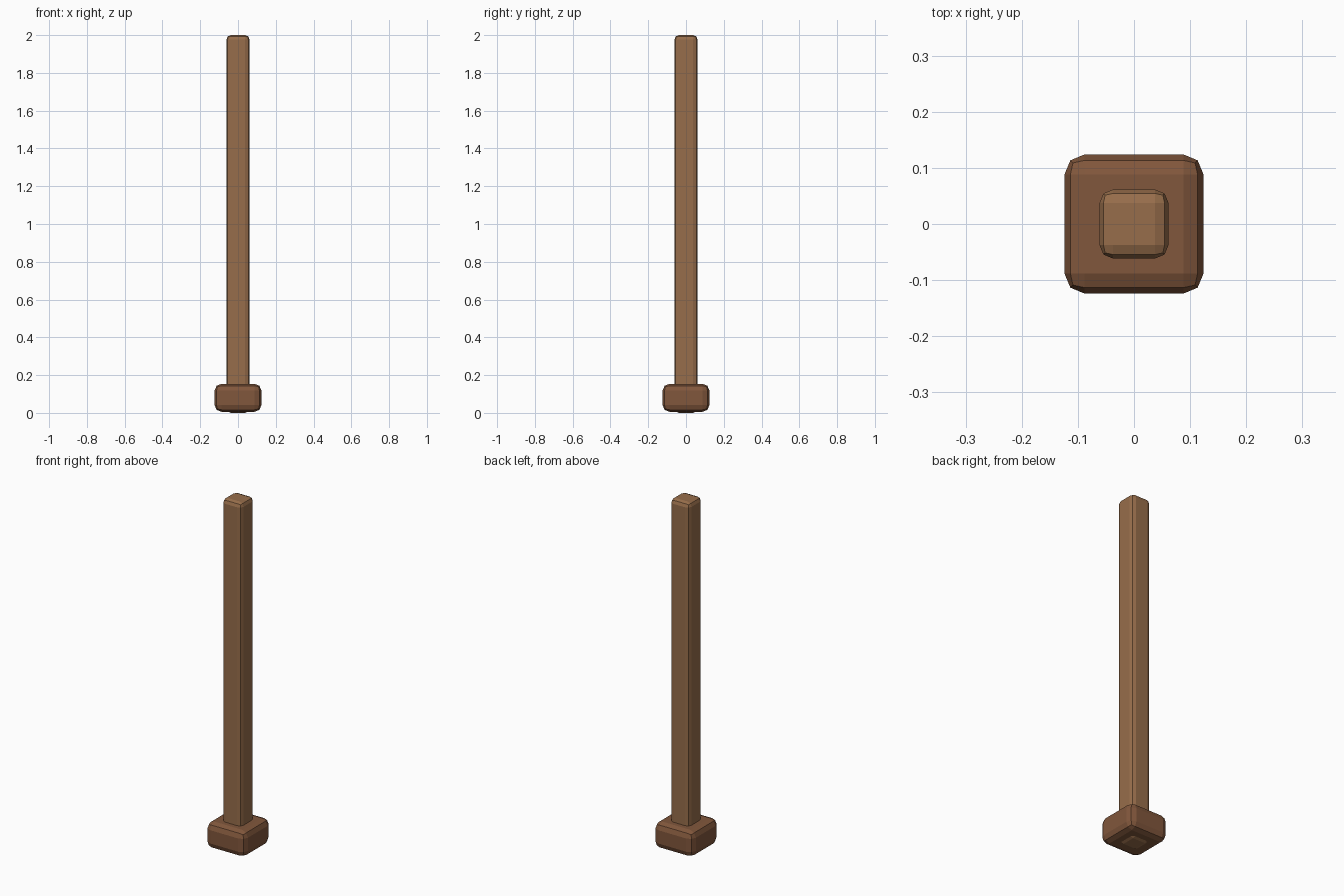
import bpy

if "Cube" in bpy.data.objects:
    bpy.data.objects.remove(bpy.data.objects["Cube"])


def material(name, color):
    m = bpy.data.materials.new(name)
    m.diffuse_color = color
    m.use_nodes = True
    m.node_tree.nodes["Principled BSDF"].inputs["Base Color"].default_value = m.diffuse_color
    return m


def block(name, width, z0, z1, bevel, mat):
    """Square block with two-segment chamfered edges."""
    bpy.ops.mesh.primitive_cube_add(size=1, location=(0, 0, (z0 + z1) / 2))
    ob = bpy.context.object
    ob.name = name
    ob.scale = (width, width, z1 - z0)
    bpy.ops.object.transform_apply(location=False, rotation=False, scale=True)
    mod = ob.modifiers.new("rounded_edges", 'BEVEL')
    mod.width = bevel
    mod.segments = 2
    ob.data.materials.append(mat)
    return ob


# Tall post, running through the foot to the ground
block("post", 0.123, 0.0, 2.0, 0.024, material("light_wood", (0.31, 0.155, 0.07, 1)))

# Wider foot block around the base of the post
block("foot", 0.248, 0.006, 0.154, 0.036, material("dark_wood", (0.22, 0.095, 0.045, 1)))
